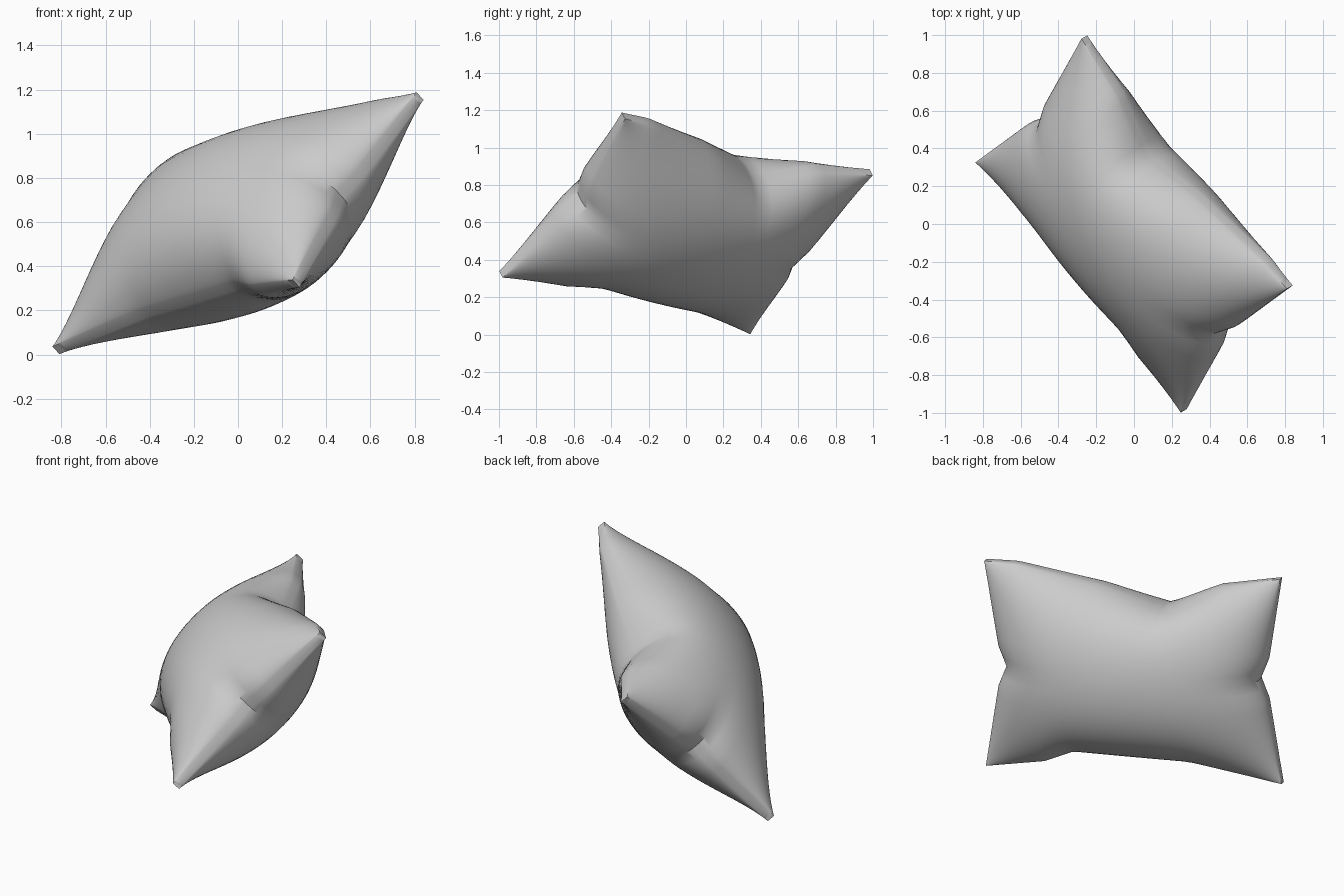
import bpy, bmesh, math
from mathutils import Vector, Matrix

cube = bpy.data.objects.get("Cube")
if cube:
    bpy.data.objects.remove(cube)

HALF_L, HALF_W = 0.87, 0.605      # half length and width of the cushion
RIM, PUFF = 0.025, 0.34           # half seam thickness, height of the filling
NU, NV = 44, 32                   # cells along length and width

# Seam inset along each side: (position from -1 to 1, inset)
TOP = [(-1, 0), (-0.59, 0.06), (-0.22, 0.2), (0.19, 0.093), (0.78, 0), (1, 0)]
BOTTOM = [(-1, 0), (-0.38, 0.1), (0.4, 0.12), (0.6, 0.05), (1, 0)]
END = [(-1, 0), (-0.2, 0.08), (0, 0.13), (0.2, 0.08), (1, 0)]


def inset(points, x):
    for (x0, y0), (x1, y1) in zip(points, points[1:]):
        if x <= x1:
            return y0 + (y1 - y0) * (x - x0) / (x1 - x0)
    return 0


def spaced(i, n):
    # Closer rows towards the seam
    return math.sin((i / n - 0.5) * math.pi)


def cushion_point(s, t, side):
    x = HALF_L * s - math.copysign(inset(END, t) * abs(s) ** 3, s)
    y_in = inset(TOP if t > 0 else BOTTOM, s)
    y = HALF_W * t - math.copysign(y_in * abs(t) ** 2.5, t)
    puff = max(0, 1 - s * s) ** 0.62 * max(0, 1 - t * t) ** 0.7
    return Vector((x, y, side * (RIM + PUFF * puff)))


# Two puffed sheets
bm = bmesh.new()
sheets = {}
for side in (1, -1):
    grid = [[bm.verts.new(cushion_point(spaced(i, NU), spaced(j, NV), side))
             for j in range(NV + 1)] for i in range(NU + 1)]
    for i in range(NU):
        for j in range(NV):
            bm.faces.new((grid[i][j], grid[i + 1][j],
                          grid[i + 1][j + 1], grid[i][j + 1]))
    sheets[side] = grid

# Flat seam band joining them
border = ([(i, 0) for i in range(NU)] + [(NU, j) for j in range(NV)]
          + [(i, NV) for i in range(NU, 0, -1)] + [(0, j) for j in range(NV, 0, -1)])
band = []
for (a, b), (c, d) in zip(border, border[1:] + border[:1]):
    band.append(bm.faces.new((sheets[1][a][b], sheets[1][c][d],
                              sheets[-1][c][d], sheets[-1][a][b])))
bmesh.ops.recalc_face_normals(bm, faces=bm.faces)

mesh = bpy.data.meshes.new("cushion")
cushion = bpy.data.objects.new("cushion", mesh)
bpy.context.collection.objects.link(cushion)

# Tilt: length axis, width axis and facing direction
u = Vector((0.625, -0.761, 0.174)).normalized()
v = Vector((0.471, 0.533, 0.703))
v = (v - u * v.dot(u)).normalized()
tilt = Matrix((u, v, u.cross(v))).transposed().to_4x4()
bm.transform(Matrix.Translation((0, 0, 0.595)) @ tilt)
bm.to_mesh(mesh)
band_ids = {f.index for f in band}
bm.free()

# Grey fabric
fabric = bpy.data.materials.new("grey fabric")
fabric.use_nodes = True
colour = (0.6, 0.6, 0.6, 1)
fabric.diffuse_color = colour
fabric.node_tree.nodes["Principled BSDF"].inputs["Base Color"].default_value = colour
mesh.materials.append(fabric)

# Smooth sheets with crisp seam edges
bpy.context.view_layer.objects.active = cushion
cushion.select_set(True)
bpy.ops.object.shade_smooth_by_angle(angle=math.radians(40))
